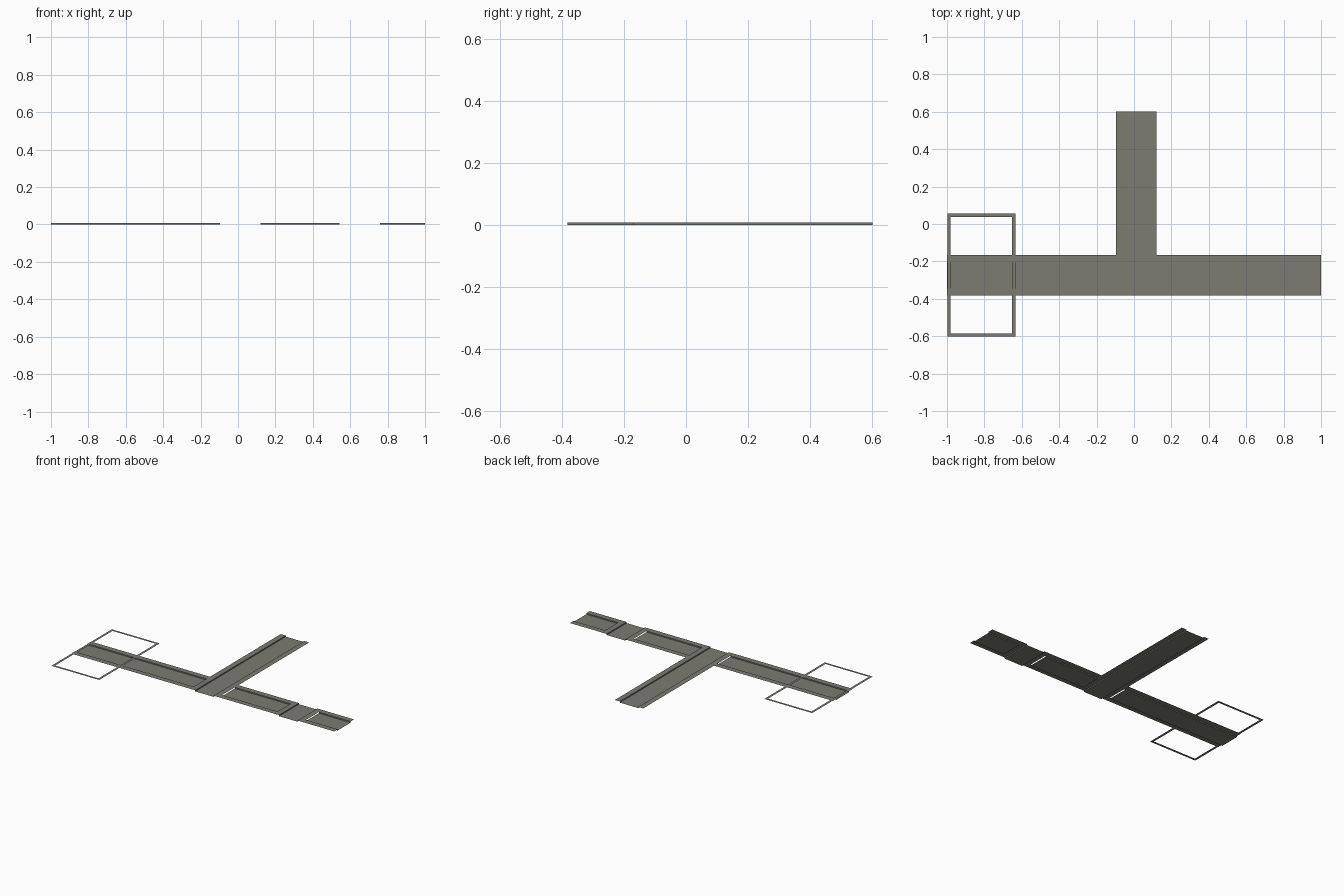
import bpy

if "Cube" in bpy.data.objects:
    bpy.data.objects.remove(bpy.data.objects["Cube"])

road_grey = bpy.data.materials.new("road grey")
road_grey.diffuse_color = (0.2, 0.2, 0.168, 1)
road_grey.use_nodes = True
road_grey.node_tree.nodes["Principled BSDF"].inputs["Base Color"].default_value = road_grey.diffuse_color

TOP = 0.0078      # kerb height
WALK = 0.038      # walkway width beside the sunken lane


def make_object(name, verts, faces):
    mesh = bpy.data.meshes.new(name)
    mesh.from_pydata(verts, [], faces)
    mesh.materials.append(road_grey)
    obj = bpy.data.objects.new(name, mesh)
    bpy.context.collection.objects.link(obj)


def road(name, x0, x1, y0, y1, along):
    """Thin road sheet: raised walkways on both sides of a sunken lane."""
    lo, hi = (y0, y1) if along == "x" else (x0, x1)
    profile = [(lo, TOP), (lo + WALK, TOP), (lo + WALK, 0),
               (hi - WALK, 0), (hi - WALK, TOP), (hi, TOP)]
    verts, faces = [], []
    for p, z in profile:
        if along == "x":
            verts += [(x0, p, z), (x1, p, z)]
        else:
            verts += [(p, y1, z), (p, y0, z)]
    for i in range(len(profile) - 1):
        a = 2 * i
        f = (a, a + 1, a + 3, a + 2)
        faces.append(f)
    make_object(name, verts, faces)


Y0, Y1 = -0.383, -0.167
JX0, JX1 = -0.096, 0.12      # junction tile
CX0, CX1 = 0.542, 0.758      # crossing tile

# Main road with two turned tiles
road("main_road_left", -1, JX0, Y0, Y1, "x")
road("junction_tile", JX0, JX1, Y0, Y1, "y")
road("main_road_middle", JX1, CX0, Y0, Y1, "x")
road("crossing_tile", CX0, CX1, Y0, Y1, "y")
road("main_road_right", CX1, 1, Y0, Y1, "x")

# Side road
road("side_road", JX0, JX1, Y1, 0.602, "y")

# Thin rectangular outline around the left end
W = 0.017
Z = TOP + 0.0003
fx0, fx1, fy0, fy1 = -0.998, -0.634, -0.602, 0.055
outer = [(fx0, fy0, Z), (fx1, fy0, Z), (fx1, fy1, Z), (fx0, fy1, Z)]
inner = [(fx0 + W, fy0 + W, Z), (fx1 - W, fy0 + W, Z),
         (fx1 - W, fy1 - W, Z), (fx0 + W, fy1 - W, Z)]
make_object("outline_path", outer + inner,
            [(i, (i + 1) % 4, (i + 1) % 4 + 4, i + 4) for i in range(4)])
